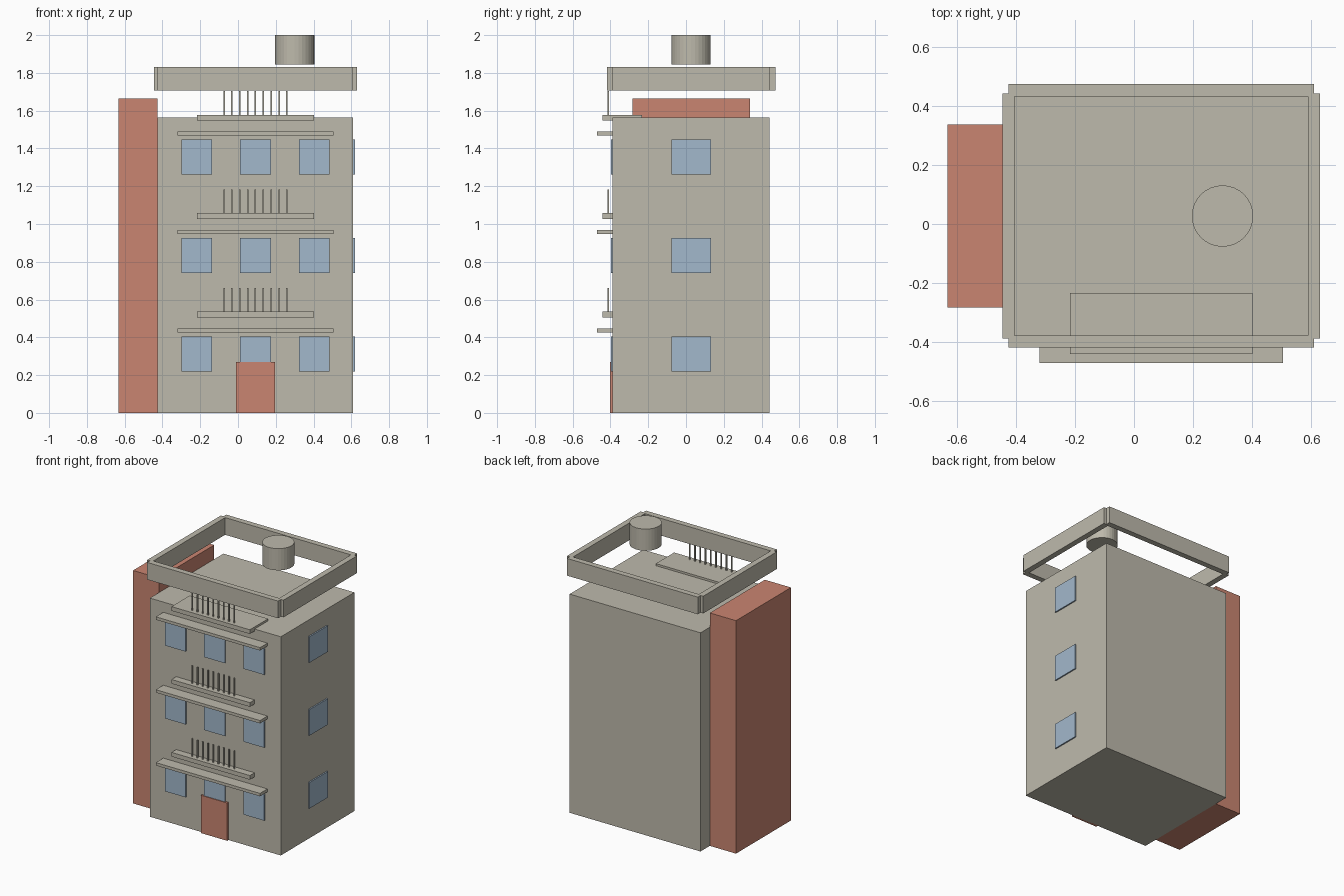
import bpy, bmesh
from mathutils import Matrix, Vector

if "Cube" in bpy.data.objects:
    bpy.data.objects.remove(bpy.data.objects["Cube"])


def material(name, r, g, b):
    m = bpy.data.materials.new(name)
    m.diffuse_color = (r, g, b, 1)
    m.use_nodes = True
    m.node_tree.nodes["Principled BSDF"].inputs["Base Color"].default_value = m.diffuse_color
    return m


CONCRETE = material("concrete", 0.515, 0.491, 0.413)
BRICK = material("brick_red", 0.591, 0.235, 0.165)
GLASS = material("window_blue", 0.361, 0.479, 0.604)


def finish(name, bm, mat):
    me = bpy.data.meshes.new(name)
    bm.to_mesh(me)
    bm.free()
    me.materials.append(mat)
    ob = bpy.data.objects.new(name, me)
    bpy.context.collection.objects.link(ob)
    return ob


def add_box(bm, x, y, z):
    """Box from (min, max) ranges."""
    size = [r[1] - r[0] for r in (x, y, z)]
    mid = Vector([(r[0] + r[1]) / 2 for r in (x, y, z)])
    bmesh.ops.create_cube(bm, size=1, matrix=Matrix.Translation(mid) @ Matrix.Diagonal((*size, 1)))


def boxes(name, mat, ranges):
    bm = bmesh.new()
    for r in ranges:
        add_box(bm, *r)
    return finish(name, bm, mat)


def around(c, width):
    return (c - width / 2, c + width / 2)


# Building shell: centre, extents and storey height
CX, CY = 0.0925, 0.0275
X0, X1 = -0.425, 0.61
Y0, Y1 = -0.388, 0.443
STOREY = 0.521
H = 3 * STOREY

boxes("main_block", CONCRETE, [((X0, X1), (Y0, Y1), (0, H))])
boxes("stair_tower", BRICK, [((-0.632, X0), (-0.283, 0.338), (0, 1.665))])
boxes("front_door", BRICK, [(around(CX, 0.208), (-0.403, Y0 + 0.005), (0, 0.27))])

# Each storey: windows, sun shade, balcony slab and railing bars
for i in range(3):
    z = i * STOREY
    n = i + 1
    wz = around(z + 0.312, 0.186)
    boxes(f"front_windows_{n}", GLASS,
          [(around(CX + k * 0.311, 0.163), (Y0 - 0.0095, Y0), wz) for k in (-1, 0, 1)])
    boxes(f"side_window_{n}", GLASS, [((X1, X1 + 0.0095), around(CY, 0.208), wz)])
    boxes(f"sun_shade_{n}", CONCRETE,
          [(around(CX, 0.824), (-0.472, Y0 + 0.02), around(z + 0.437, 0.021))])
    boxes(f"balcony_slab_{n}", CONCRETE,
          [(around(CX, 0.62), (-0.441, -0.234), around(z + 0.521, 0.03))])
    boxes(f"railing_bars_{n}", CONCRETE,
          [(around(CX + k * 0.0416, 0.008), around(-0.411, 0.008), (z + 0.53, z + 0.662))
           for k in range(-4, 5)])

# Parapet ring raised above the roof: front/back walls and side walls
PZ = (1.707, 1.83)
boxes("parapet_front_back", CONCRETE,
      [((X0, X1), around(CY + s * 0.426, 0.041), PZ) for s in (-1, 1)])
boxes("parapet_sides", CONCRETE,
      [(around(CX + s * 0.518, 0.041), (Y0, Y1), PZ) for s in (-1, 1)])

# Round water tank above the roof
bm = bmesh.new()
bmesh.ops.create_cone(bm, cap_ends=True, segments=32, radius1=0.104, radius2=0.104, depth=0.155,
                      matrix=Matrix.Translation((0.3, 0.027, 1.9225)))
finish("water_tank", bm, CONCRETE)
